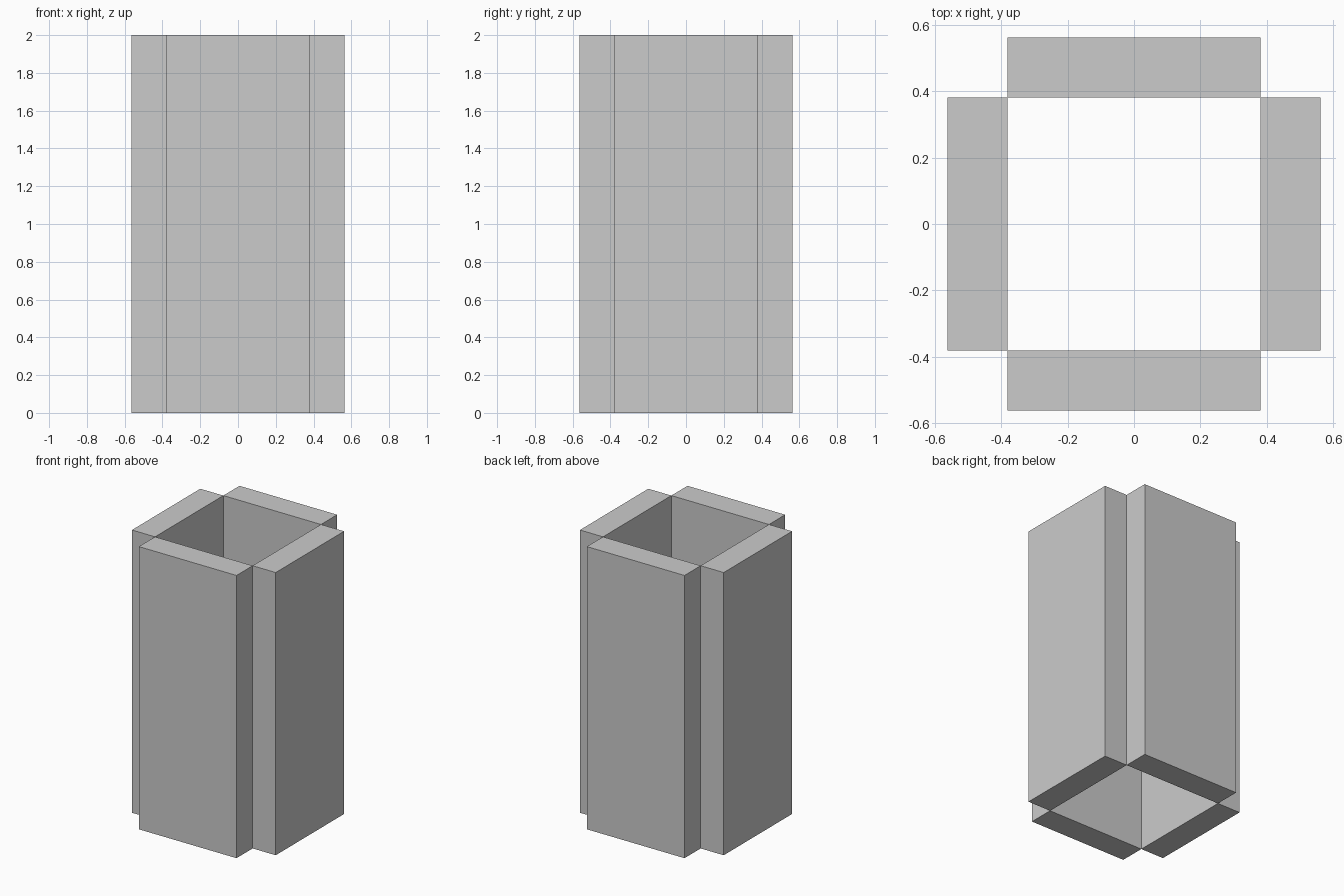
import bpy
from math import cos, sin, pi

if "Cube" in bpy.data.objects:
    bpy.data.objects.remove(bpy.data.objects["Cube"])

HEIGHT = 2.0
INNER = 0.382   # half width of the square opening
OUTER = 0.5625  # distance from centre to outer wall face


def wall(name, angle):
    """Upright slab on one side of the square shaft."""
    mid = (INNER + OUTER) / 2
    bpy.ops.mesh.primitive_cube_add(size=1)
    ob = bpy.context.object
    ob.name = name
    ob.scale = (OUTER - INNER, 2 * INNER, HEIGHT)
    ob.rotation_euler.z = angle
    ob.location = (mid * cos(angle), mid * sin(angle), HEIGHT / 2)


# Four walls meeting only at their inner corner edges
for i, side in enumerate(("right", "back", "left", "front")):
    wall(side + "_wall", i * pi / 2)
